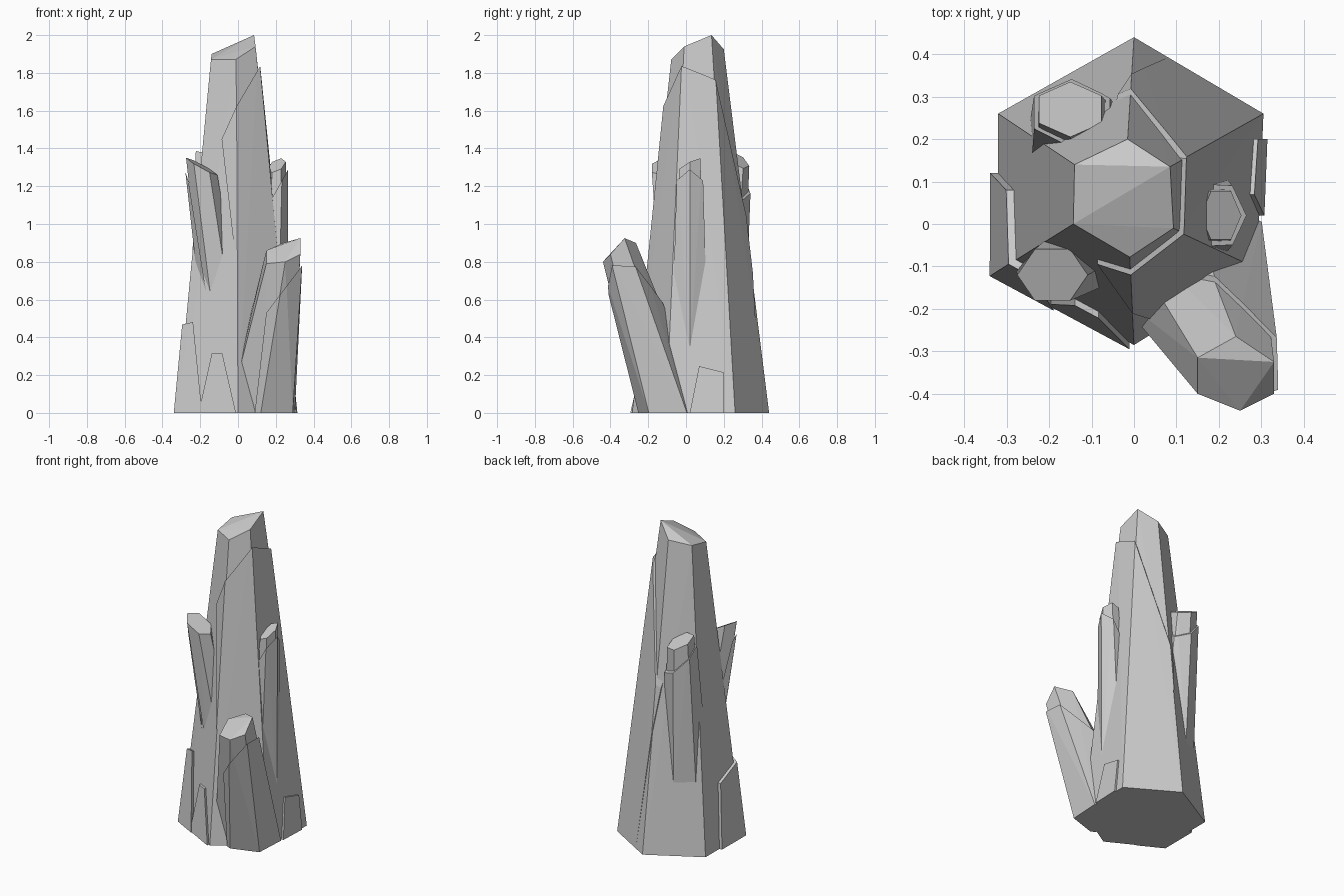
import bpy, bmesh
from math import cos, sin, radians
from mathutils import Vector

if "Cube" in bpy.data.objects:
    bpy.data.objects.remove(bpy.data.objects["Cube"])


def ring(cx, cy, rx, ry, z, ax=0, ay=0, turn=0):
    """Six points round a centre, lying on a plane tilted by ax, ay."""
    pts = []
    for i in range(6):
        a = radians(60 * i + turn)
        dx, dy = rx * cos(a), ry * sin(a)
        pts.append((cx + dx, cy + dy, z + ax * dx + ay * dy))
    return pts


def outset(pts, d):
    """Push a ring outward from its own centre in plan."""
    pts = [Vector(p) for p in pts]
    c = sum(pts, Vector()) / len(pts)
    out = []
    for p in pts:
        v = p - c
        v.z = 0
        out.append(p + v.normalized() * d)
    return out


def crystal(name, rings, d=(0, 0), cuts=()):
    """Convex crystal between two rings; each cut (point, normal) removes the normal side."""
    bm = bmesh.new()
    for pts, off in zip(rings, d):
        for p in outset(pts, off):
            bm.verts.new(p)
    bmesh.ops.convex_hull(bm, input=bm.verts[:])
    for point, normal in cuts:
        geom = bm.verts[:] + bm.edges[:] + bm.faces[:]
        cut = bmesh.ops.bisect_plane(bm, geom=geom, plane_co=point, plane_no=Vector(normal).normalized(),
                                     clear_outer=True)["geom_cut"]
        edges = [e for e in cut if isinstance(e, bmesh.types.BMEdge)]
        if edges:
            bmesh.ops.contextual_create(bm, geom=edges)
    bmesh.ops.recalc_face_normals(bm, faces=bm.faces[:])
    mesh = bpy.data.meshes.new(name)
    bm.to_mesh(mesh)
    bm.free()
    obj = bpy.data.objects.new(name, mesh)
    bpy.context.collection.objects.link(obj)
    return obj


# Main column
main = (
    [(0, .44, 0), (.305, .26, 0), (.29, -.105, 0), (0, -.285, 0), (-.322, -.112, 0), (-.32, .26, 0)],
    [(-.015, .2, 1.925), (.085, .135, 2), (.093, -.01, 1.94), (-.01, -.078, 1.872), (-.143, 0, 1.872),
     (-.14, .14, 1.9)],
)
crystal("main_crystal", main)

# Leaning crystal at the front right
front = (
    [(.12, -.24, 0), (.28, -.19, 0), (.29, 0, 0), (.1, .1, 0), (-.06, .03, 0), (-.05, -.16, 0)],
    [(.25, -.44, .8), (.33, -.4, .84), (.33, -.325, .925), (.24, -.265, .9), (.15, -.315, .86), (.15, -.4, .79)],
)
crystal("front_crystal", front)

# Narrow crystals rising from the flanks
left = (ring(-.08, -.05, .1, .09, .5), ring(-.192, -.12, .083, .07, 1.305, -.55, .15))
back = (ring(-.13, .18, .12, .12, .4, turn=30), ring(-.15, .27, .085, .065, 1.34, -.4, -.5, 30))
right = (ring(.16, .02, .09, .1, .3), ring(.205, .02, .048, .065, 1.31, .4, .5))
crystal("left_crystal", left)
crystal("back_crystal", back)
crystal("right_crystal", right)

# Thin broken layers lying over the crystals
crystal("main_layer", main, (0, .017),
        [((0, 0, 1.583), (-2.06, .47, 1)), ((-.09, 0, 1.48), (-1, 0, -.115)),
         ((.14, .16, 1.78), (-.4, .6, .21))])
crystal("front_layer", front, (.012, .014),
        [((.15, 0, .53), (-1.32, 0, 1)), ((.1, 0, .1), (-1, 0, .116))])
crystal("left_layer", left, (.012, .012),
        [((-.27, 0, 1.25), (3, 0, 1)), ((-.25, 0, 1.15), (1, 0, .16))])
crystal("back_layer", back, (.012, .012),
        [((-.15, .27, 1.22), (.78, .78, 1))])
crystal("right_layer", right, (.012, .012),
        [((.16, 0, 1.1), (-1.8, 0, 1)), ((.155, 0, 1), (-1, 0, 0))])

# Layer fragments round the foot
crystal("front_foot_layer", main, (.016, .016),
        [((-.16, 0, .22), (-1, 0, .22)), ((0, 0, .315), (0, 0, 1)),
         ((-.05, 0, .17), (1, 0, .23)), ((0, -.05, 0), (0, 1, 0))])
crystal("right_foot_layer", main, (.014, .014),
        [((0, .04, .1), (0, -1, .2)), ((0, .1, .24), (0, .25, 1)),
         ((0, .2, .1), (0, 1, 0)), ((.1, 0, 0), (-1, 0, 0))])
crystal("left_foot_layer", main, (.021, .021),
        [((-.2, .1, .2), (0, 1, .1)), ((-.3, 0, .43), (0, .4, 1)), ((-.19, 0, 0), (1, 0, .1))])
